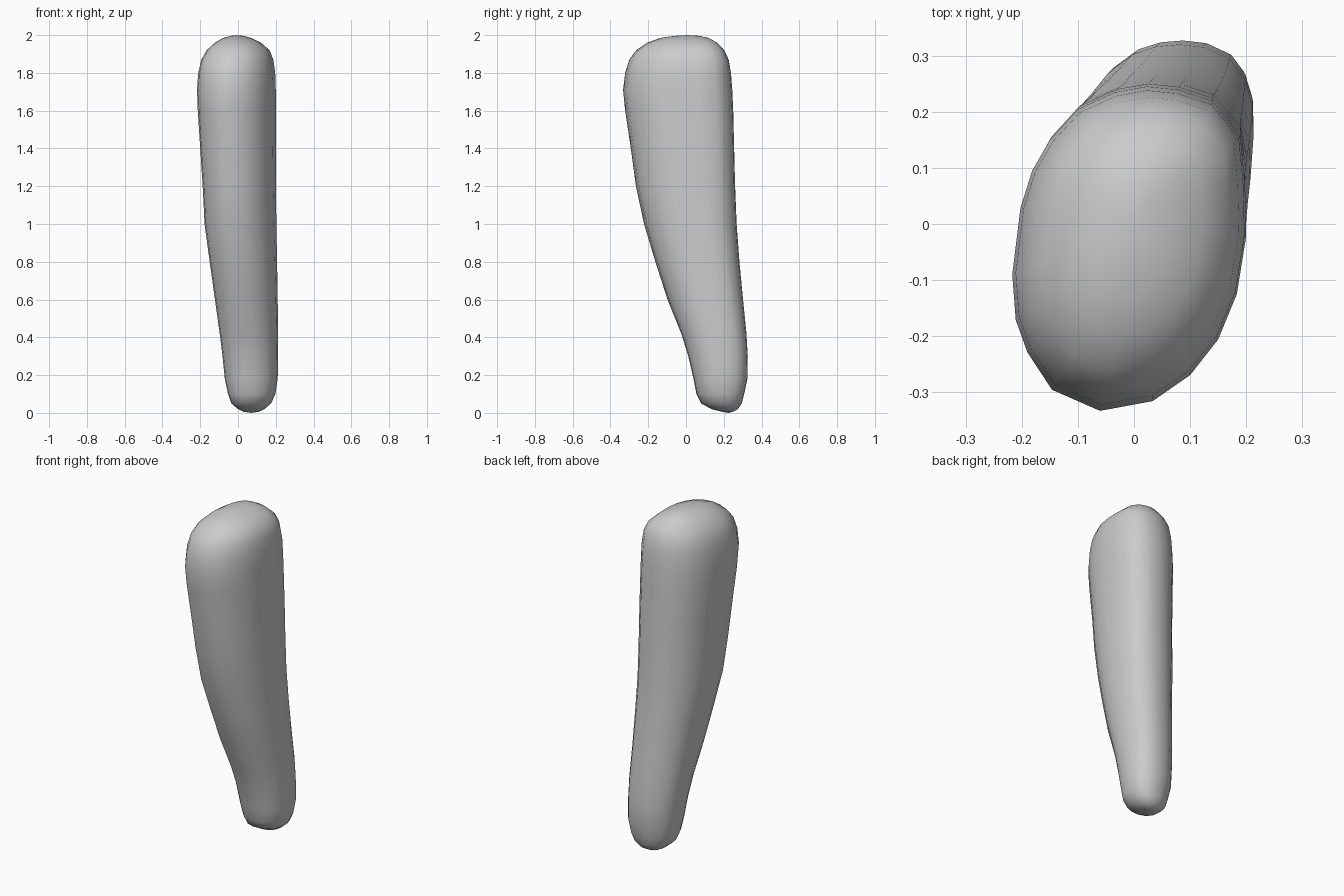
import bpy, bmesh, math

# Rounded cross-sections in unit bounds: upper (tilted oval) and lower
UPPER = [(1, .08), (.99, .4), (.95, .70), (.71, .91), (.42, .98), (.15, 1), (-.12, .965),
         (-.44, .86), (-.68, .67), (-.83, .48), (-.93, .25), (-1, -.16), (-.97, -.44),
         (-.87, -.64), (-.66, -.87), (-.25, -1), (.2, -.94), (.52, -.78),
         (.76, -.56), (.92, -.28)]
LOWER = [(1, .05), (.99, .34), (.9, .62), (.73, .84), (.43, .97), (.15, 1), (-.12, .98),
         (-.39, .9), (-.68, .7), (-.86, .5), (-.96, .25), (-1, -.1), (-.96, -.42),
         (-.86, -.66), (-.66, -.87), (-.25, -1), (.2, -.97), (.55, -.82),
         (.8, -.58), (.95, -.28)]

# z, x min, x max, y min, y max
RINGS = [(.006, .03, .11, .19, .25), (.02, 0, .14, .135, .275), (.05, -.035, .175, .08, .295),
         (.1, -.053, .198, .055, .308), (.18, -.07, .21, .04, .325), (.3, -.082, .213, .012, .327),
         (.42, -.097, .213, -.025, .32), (.6, -.122, .21, -.098, .302),
         (.8, -.15, .207, -.162, .283), (1.0, -.177, .203, -.222, .268),
         (1.2, -.187, .201, -.265, .26), (1.4, -.2, .2, -.292, .255),
         (1.6, -.213, .2, -.322, .25), (1.71, -.217, .2, -.333, .245),
         (1.8, -.211, .197, -.322, .238), (1.87, -.194, .187, -.3, .226),
         (1.92, -.166, .167, -.264, .202), (1.96, -.122, .122, -.205, .165),
         (1.985, -.078, .07, -.135, .12), (1.996, -.04, .03, -.06, .07)]

bm = bmesh.new()
n = len(UPPER)
loops = []
for z, x0, x1, y0, y1 in RINGS:
    t = min(1, max(0, (z - .3) / 1.0))
    loops.append([bm.verts.new(((x0 + x1) / 2 + (x1 - x0) / 2 * (a[0] + (b[0] - a[0]) * t),
                                (y0 + y1) / 2 + (y1 - y0) / 2 * (a[1] + (b[1] - a[1]) * t), z))
                  for a, b in zip(LOWER, UPPER)])
for lo, hi in zip(loops, loops[1:]):
    for i in range(n):
        j = (i + 1) % n
        bm.faces.new((lo[i], lo[j], hi[j], hi[i]))

# End caps
for loop, tip in ((loops[0], (.07, .225, 0)), (loops[-1], (-.01, .01, 2))):
    c = bm.verts.new(tip)
    for i in range(n):
        bm.faces.new((loop[i], loop[(i + 1) % n], c))
bmesh.ops.recalc_face_normals(bm, faces=bm.faces)
for f in bm.faces:
    f.smooth = True

mesh = bpy.data.meshes.new("tapered_limb")
bm.to_mesh(mesh)
bm.free()
limb = bpy.data.objects.new("tapered_limb", mesh)
bpy.context.collection.objects.link(limb)
